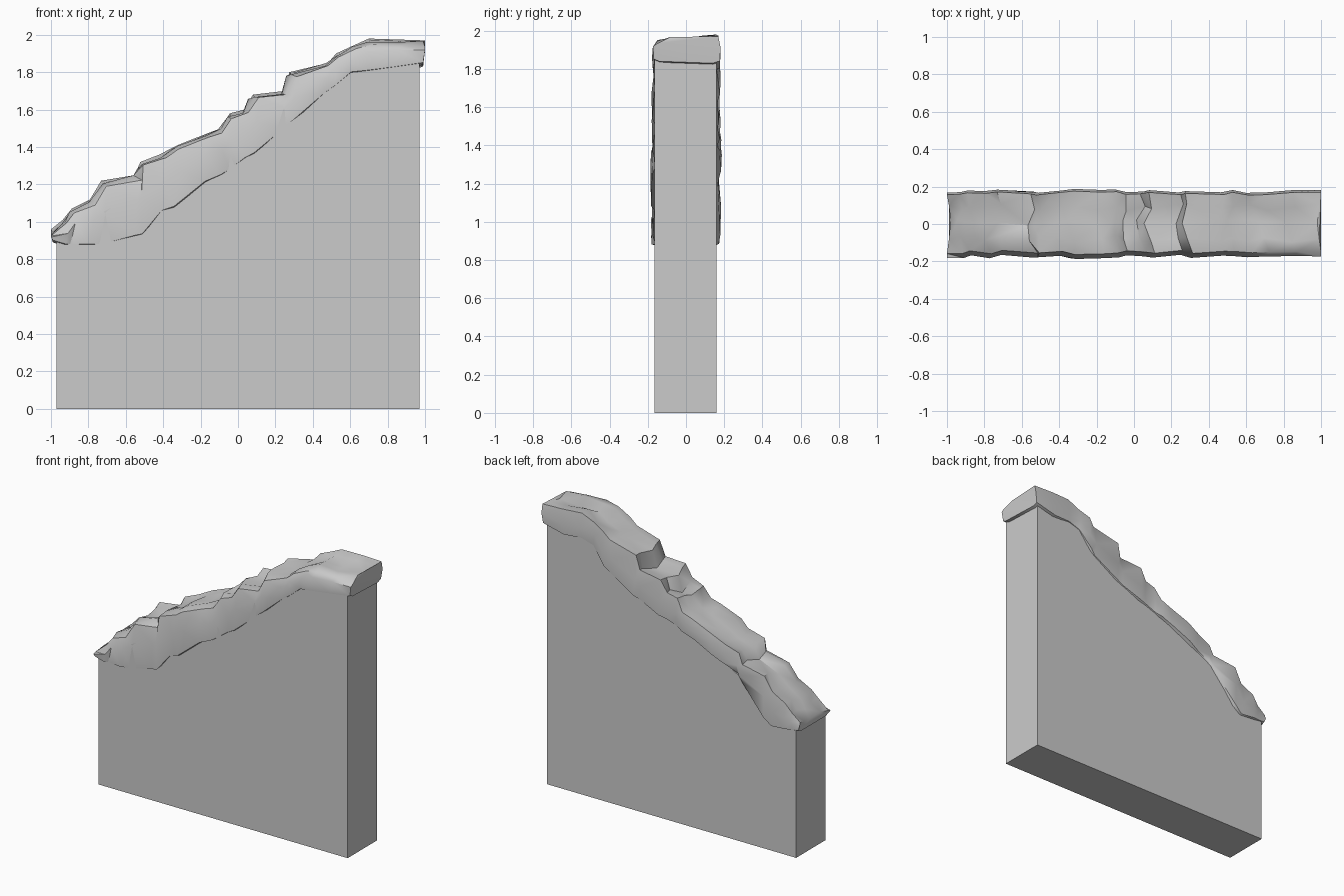
import bpy, bmesh, random

if "Cube" in bpy.data.objects:
    bpy.data.objects.remove(bpy.data.objects["Cube"])
random.seed(4)


def finish(bm, name):
    bmesh.ops.recalc_face_normals(bm, faces=bm.faces)
    me = bpy.data.meshes.new(name)
    bm.to_mesh(me)
    bm.free()
    ob = bpy.data.objects.new(name, me)
    bpy.context.collection.objects.link(ob)
    return ob


def lerp(pts, x):
    for (x0, z0), (x1, z1) in zip(pts, pts[1:]):
        if x <= x1:
            t = max(0, (x - x0) / (x1 - x0))
            return z0 + (z1 - z0) * t
    return pts[-1][1]


# Plain sloping wall slab
bm = bmesh.new()
outline = [(-.97, 0), (.97, 0), (.97, 1.87), (.68, 1.85), (-.97, .91)]
face = bm.faces.new([bm.verts.new((x, -.165, z)) for x, z in outline])
ext = bmesh.ops.extrude_face_region(bm, geom=[face])
bmesh.ops.translate(bm, vec=(0, .325, 0),
                    verts=[v for v in ext['geom'] if isinstance(v, bmesh.types.BMVert)])
finish(bm, "wall")

# Stepped crest line, and the ragged lower edges on the front and back
top = [(-.99, .96), (-.93, 1.01), (-.89, 1.07), (-.79, 1.12), (-.72, 1.22), (-.55, 1.25),
       (-.52, 1.32), (-.41, 1.36), (-.33, 1.41), (-.18, 1.47), (-.10, 1.50), (-.05, 1.58),
       (.04, 1.60), (.08, 1.68), (.24, 1.70), (.28, 1.80), (.47, 1.85), (.52, 1.90),
       (.60, 1.94), (.69, 1.98), (.84, 1.975), (.99, 1.97)]
front = [(-.99, .89), (-.95, .87), (-.72, .87), (-.50, .93), (-.44, 1.04), (-.23, 1.10),
         (-.19, 1.20), (-.08, 1.25), (.17, 1.42), (.30, 1.55), (.5, 1.70), (.6, 1.79),
         (.8, 1.81), (.99, 1.84)]
back = [(-.99, .89), (-.77, .87), (-.61, 1.03), (-.52, 1.17), (-.3, 1.27), (-.07, 1.37),
        (.2, 1.46), (.4, 1.57), (.53, 1.66), (.62, 1.80), (.86, 1.79), (.99, 1.83)]

# Broken stone cap, lofted through uneven cross-sections
bm = bmesh.new()
rings = []
xs = [p[0] for p in top]
shift = [0, 0, .02, .04, 0, -.03, .02, 0, 0, 0]
for i, x in enumerate(xs):
    end = i in (0, len(xs) - 1)
    r = lambda a: random.uniform(-a, a)
    t, f, b = lerp(top, x), lerp(front, x), lerp(back, x)
    yf, yb = -.172 + r(.012), .178 + r(.012)
    dip = .02 + random.random() * .03
    sec = [(-.14, f), (yf, f + .012), (yf - .004, f + (t - f) * .55 + r(.015)),
           (yf + .02, t - .025 + r(.012)), (-.08 + r(.02), t - .01 - r(.01)),
           (.01 + r(.02), t - dip), (.09 + r(.02), t - .01 + r(.01)),
           (yb - .012, t), (yb, b + (t - b) * .5 + r(.02)), (yb - .004, b + .012), (.14, b)]
    ring = []
    for j, (y, z) in enumerate(sec):
        dx = 0 if end else r(.012) + (shift[j] if 2 <= j <= 7 else 0) * .6
        if end and j in (2, 3, 7, 8):
            dx = .01 if x > 0 else -.01
        if end and j == 5:
            dx = -.01 if x > 0 else .01
        ring.append(bm.verts.new((x + dx, y, z)))
    rings.append(ring)
for a, b in zip(rings, rings[1:]):
    for j in range(len(a)):
        k = (j + 1) % len(a)
        bm.faces.new((a[j], a[k], b[k], b[j]))
bm.faces.new(rings[0])
bm.faces.new(rings[-1])
bmesh.ops.triangulate(bm, faces=bm.faces)
cap = finish(bm, "broken_stone_cap")
bpy.context.view_layer.objects.active = cap
cap.select_set(True)
bpy.ops.object.shade_smooth_by_angle(angle=0.7)
